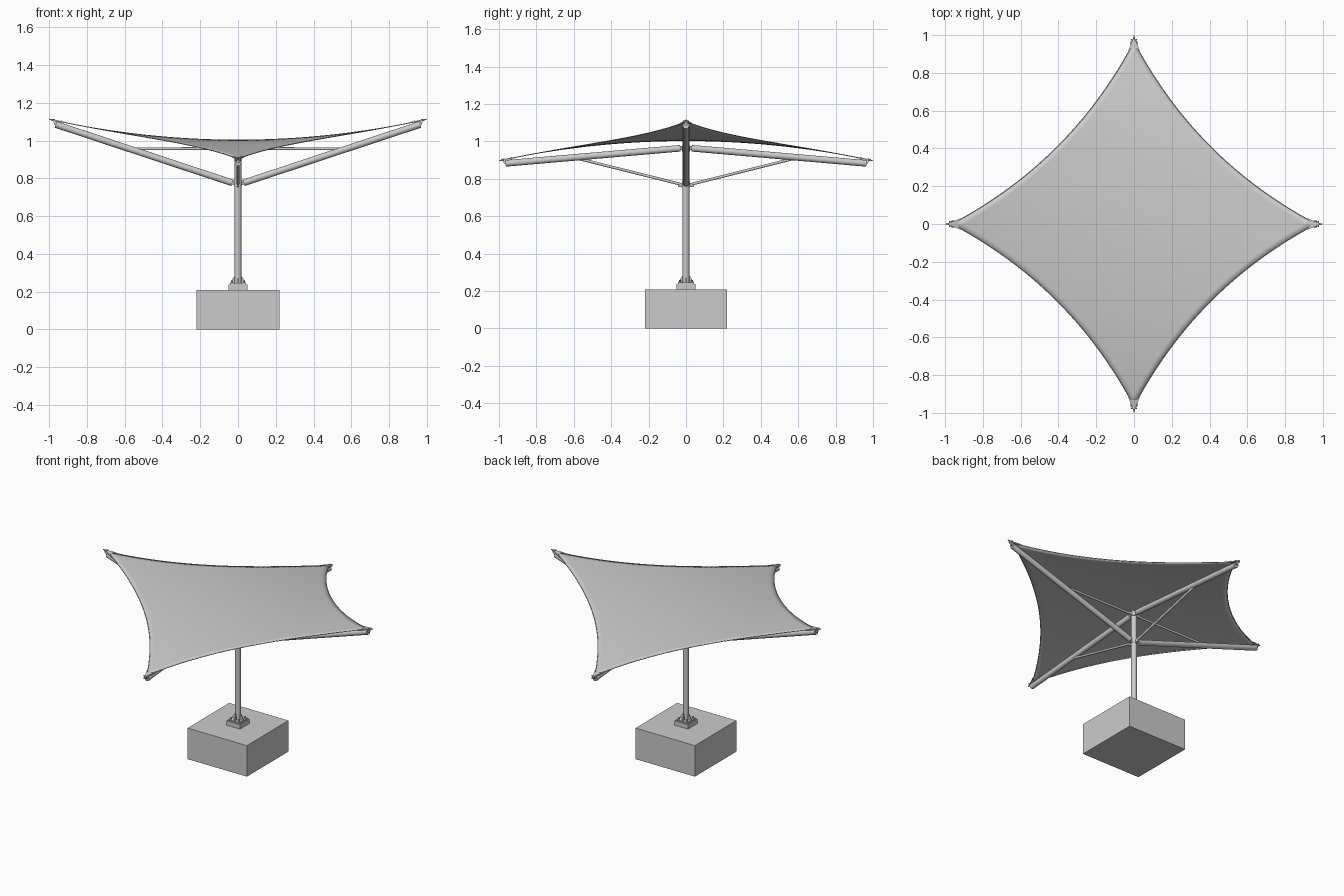
import bpy, bmesh, math
from mathutils import Vector

if "Cube" in bpy.data.objects:
    bpy.data.objects.remove(bpy.data.objects["Cube"])


def finish(name, bm, angle=35):
    bmesh.ops.recalc_face_normals(bm, faces=bm.faces)
    me = bpy.data.meshes.new(name)
    bm.to_mesh(me)
    bm.free()
    for p in me.polygons:
        p.use_smooth = True
    me.set_sharp_from_angle(angle=math.radians(angle))
    ob = bpy.data.objects.new(name, me)
    bpy.context.collection.objects.link(ob)
    return ob


def rod(name, a, b, r, sides=24):
    a, b = Vector(a), Vector(b)
    bm = bmesh.new()
    bmesh.ops.create_cone(bm, cap_ends=True, segments=sides, radius1=r, radius2=r, depth=(b - a).length)
    q = Vector((0, 0, 1)).rotation_difference(b - a)
    for v in bm.verts:
        v.co = q @ v.co + (a + b) / 2
    return finish(name, bm)


def box(name, size, z0, z1):
    bm = bmesh.new()
    bmesh.ops.create_cube(bm, size=1)
    for v in bm.verts:
        v.co = (v.co.x * size, v.co.y * size, z0 + (v.co.z + 0.5) * (z1 - z0))
    return finish(name, bm)


def plate(name, pts, offset):
    # polygon extruded along an offset vector
    bm = bmesh.new()
    off = Vector(offset)
    f = bm.faces.new([bm.verts.new(Vector(p) - off / 2) for p in pts])
    ext = bmesh.ops.extrude_face_region(bm, geom=[f])
    for g in ext["geom"]:
        if isinstance(g, bmesh.types.BMVert):
            g.co += off
    return finish(name, bm)


def sail_z(x, y):
    return 1.003 + 0.11 * x * x - 0.107 * y * y


# Foundation, plinth and column
box("foundation_block", 0.44, 0, 0.208)
box("plinth", 0.10, 0.208, 0.238)
box("base_plate", 0.085, 0.238, 0.245)
rod("column", (0, 0, 0.245), (0, 0, 0.975), 0.018, 32)
rod("upper_collar", (0, 0, 0.945), (0, 0, 0.978), 0.0205, 32)
rod("lower_collar", (0, 0, 0.757), (0, 0, 0.787), 0.0205, 32)
for sx in (-1, 1):
    for sy in (-1, 1):
        rod("base_bolt", (sx * .032, sy * .032, .244), (sx * .032, sy * .032, .258), 0.005, 6)

# Sail: saddle surface with four concave edges
R, K, N = 0.965, 0.345, 40
A, B, C, D = (Vector(p) * R for p in ((1, 0), (0, 1), (-1, 0), (0, -1)))


def edge(p, q, t):
    return p * (1 - t) ** 2 + (p + q) * K * 2 * t * (1 - t) + q * t * t


bm = bmesh.new()
grid = []
for i in range(N + 1):
    u, row = i / N, []
    for j in range(N + 1):
        v = j / N
        p = (edge(A, B, u) * (1 - v) + edge(D, C, u) * v
             + edge(A, D, v) * (1 - u) + edge(B, C, v) * u
             - (A * (1 - u) * (1 - v) + B * u * (1 - v) + D * (1 - u) * v + C * u * v))
        row.append(bm.verts.new((p.x, p.y, sail_z(p.x, p.y))))
    grid.append(row)
for i in range(N):
    for j in range(N):
        bm.faces.new((grid[i][j], grid[i + 1][j], grid[i + 1][j + 1], grid[i][j + 1]))
sail = finish("sail", bm)
mod = sail.modifiers.new("thickness", "SOLIDIFY")
mod.thickness, mod.offset = 0.003, 0

# Thin cable hemmed into each sail edge
for p, q in ((A, B), (B, C), (C, D), (D, A)):
    cu = bpy.data.curves.new("edge_cable", "CURVE")
    cu.dimensions, cu.bevel_depth, cu.bevel_resolution = "3D", 0.0025, 1
    sp = cu.splines.new("POLY")
    sp.points.add(N)
    for k in range(N + 1):
        e = edge(p, q, k / N)
        sp.points[k].co = (e.x, e.y, sail_z(e.x, e.y), 1)
    bpy.context.collection.objects.link(bpy.data.objects.new("edge_cable", cu))

# Four arms with struts and corner fittings
for d in (Vector((1, 0, 0)), Vector((-1, 0, 0)), Vector((0, 1, 0)), Vector((0, -1, 0))):
    side = Vector((-d.y, d.x, 0))
    up = Vector((0, 0, 1))
    raised = abs(d.x) > 0.5
    if raised:
        z0, z1, s0, s1 = 0.776, 1.085, 0.958, 0.956
    else:
        z0, z1, s0, s1 = 0.963, 0.882, 0.765, 0.905

    def at(r, z, s=0.0):
        return d * r + side * s + up * z

    def on_sail(r, s=0.0, lift=0.0):
        p = d * r + side * s
        return p + up * (sail_z(p.x, p.y) + lift)

    rod("arm", at(0.03, z0), at(0.965, z1), 0.0175)
    rod("strut", at(0.035, s0 + (s1 - s0) * 0.05), at(0.565, s1), 0.0075, 16)
    for z in (z0, s0):
        plate("joint_lug", [at(0, z - .012), at(.042, z - .009), at(.042, z + .011), at(0, z + .012)], side * 0.008)

    # Column foot fin
    plate("foot_fin", [at(0.01, .245), at(.039, .245), at(.039, .251), at(.021, .279), at(0.01, .279)], side * 0.006)

    # Clamp plate with a curved inner edge
    outline = [on_sail(.972, -.009), on_sail(.972, .009), on_sail(.915, .031)]
    outline += [on_sail(.915 + .018 * (1 - (k / 3) ** 2), .031 * k / 3) for k in (2, 1, 0, -1, -2)]
    outline.append(on_sail(.915, -.031))
    plate("corner_clamp", outline, up * 0.007)
    for s in (-1, 1):
        rod("clamp_bolt", on_sail(.934, s * .017, -.006), on_sail(.934, s * .017, .007), 0.003, 8)

    # Tension rod, post and cross pin joining the arm tip to the clamp
    tip = sail_z(d.x * .975, d.y * .975)
    plate("tip_post", [at(.958, z1), at(.974, z1), at(.980, tip + .006), at(.970, tip + .006)], side * 0.014)
    rod("tension_rod", on_sail(.945), on_sail(.998), 0.0032, 10)
    rod("cross_pin", at(.975, tip, -.016), at(.975, tip, .016), 0.004, 10)
    rod("rod_nut", on_sail(.980), on_sail(.988), 0.006, 6)
